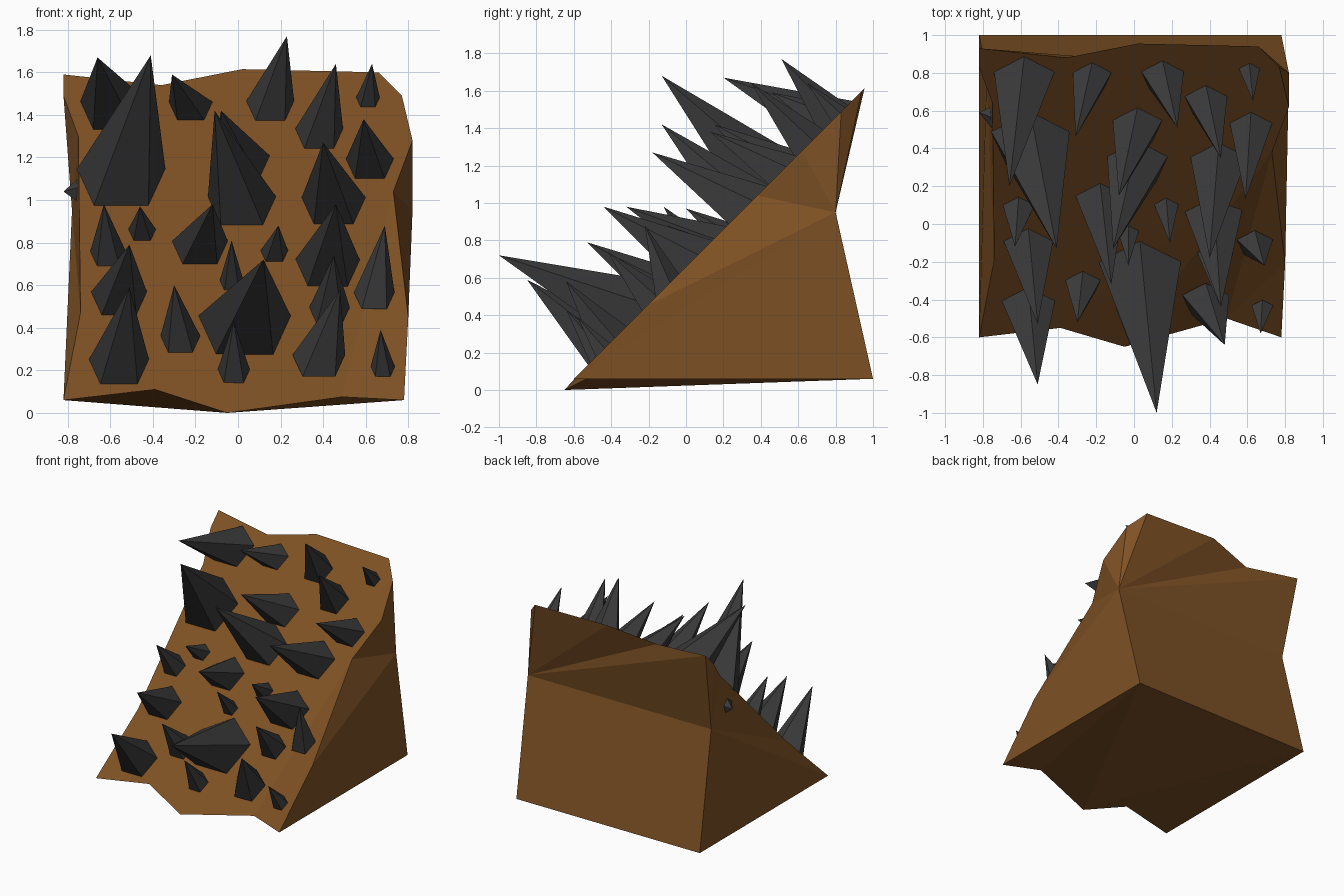
import bpy
import bmesh
import math
from mathutils import Vector

cube = bpy.data.objects.get("Cube")
if cube:
    bpy.data.objects.remove(cube, do_unlink=True)


def make_material(name, colour):
    material = bpy.data.materials.new(name)
    material.use_nodes = True
    material.diffuse_color = (*colour, 1)
    shader = material.node_tree.nodes["Principled BSDF"]
    shader.inputs["Base Color"].default_value = (*colour, 1)
    shader.inputs["Roughness"].default_value = 0.9
    return material


def make_object(name, bm, material):
    bmesh.ops.recalc_face_normals(bm, faces=bm.faces)
    mesh = bpy.data.meshes.new(name)
    bm.to_mesh(mesh)
    bm.free()
    mesh.materials.append(material)
    obj = bpy.data.objects.new(name, mesh)
    bpy.context.scene.collection.objects.link(obj)
    return obj


earth = make_material("earth brown", (0.21, 0.083, 0.018))
stone = make_material("dark stone", (0.045, 0.045, 0.045))

SLOPE_OFFSET = 0.66  # the slope rises at 45 degrees: z = y + offset


def on_slope(x, z):
    return Vector((x, z - SLOPE_OFFSET, z))


# Wedge of earth: ragged slope outline joined to a creased back
def build_wedge():
    bm = bmesh.new()

    def points(pairs):
        return [bm.verts.new(on_slope(x, z)) for x, z in pairs]

    front_edge = points([(-0.82, 0.06), (-0.39, 0.11), (-0.05, 0.01),
                         (0.49, 0.16), (0.78, 0.06)])
    front_edge[2].co.z = 0
    front_edge[3].co.z = 0.075
    right_edge = points([(0.80, 0.45), (0.73, 1.04), (0.82, 1.28)])
    right_corner = points([(0.77, 1.49)])
    top_edge = points([(0.66, 1.60), (0.02, 1.615), (-0.36, 1.54), (-0.82, 1.59)])
    left_edge = points([(-0.82, 1.49), (-0.75, 1.30), (-0.74, 0.47)])

    crease_left, crease_right = [bm.verts.new((x, 0.80, 0.95)) for x in (-0.78, 0.82)]
    foot_left, foot_right = [bm.verts.new((x, 1.0, 0.06)) for x in (-0.82, 0.78)]

    def fan(centre, rim):
        for a, b in zip(rim, rim[1:]):
            bm.faces.new((centre, a, b))

    # slope
    bm.faces.new(front_edge + right_edge + right_corner + top_edge + left_edge)
    # sides
    fan(crease_right, [foot_right, front_edge[-1]] + right_edge + right_corner + top_edge[:1])
    fan(crease_left, top_edge[-1:] + left_edge + [front_edge[0], foot_left])
    # back
    bm.faces.new((crease_left, crease_right, foot_right, foot_left))
    fan(crease_right, top_edge + [crease_left])
    # underside
    fan(foot_left, front_edge[:3] + [foot_right])
    fan(foot_right, front_edge[2:])

    bmesh.ops.triangulate(bm, faces=[f for f in bm.faces if len(f.verts) > 4])
    return make_object("earth_wedge", bm, earth)


# Five-sided spike whose base lies just under a tilted plane
def build_spike(name, centre, radius, tip, across, up):
    bm = bmesh.new()
    inward = across.cross(up) * -0.008
    base = []
    for i in range(5):
        angle = math.pi / 2 + i * math.tau / 5
        offset = across * math.cos(angle) + up * math.sin(angle)
        base.append(bm.verts.new(centre + inward + offset * radius))
    apex = bm.verts.new(tip)
    bm.faces.new(base)
    for a, b in zip(base, base[1:] + base[:1]):
        bm.faces.new((a, b, apex))
    return make_object(name, bm, stone)


# Each spike: base x, base height, base radius, then the tip
upper_spikes = [
    (-0.58, 1.43, 0.17, -0.66, 0.20, 1.67),
    (-0.55, 1.10, 0.22, -0.41, -0.13, 1.68),
    (0.15, 1.44, 0.12, 0.23, 0.51, 1.77),
    (-0.22, 1.44, 0.11, -0.31, 0.46, 1.59),
    (0.38, 1.31, 0.12, 0.46, 0.35, 1.64),
    (0.61, 1.47, 0.06, 0.63, 0.65, 1.64),
    (0.62, 1.17, 0.12, 0.59, 0.13, 1.38),
    (0.02, 1.18, 0.14, -0.08, 0.15, 1.42),
]
middle_spikes = [
    (0.02, 0.98, 0.17, -0.11, -0.13, 1.42),
    (0.45, 0.98, 0.16, 0.40, -0.18, 1.27),
    (0.42, 0.69, 0.16, 0.46, -0.44, 0.98),
    (0.64, 0.55, 0.10, 0.69, -0.22, 0.88),
    (-0.61, 0.74, 0.09, -0.63, -0.12, 0.98),
    (-0.45, 0.85, 0.07, -0.46, 0, 0.97),
    (-0.18, 0.78, 0.14, -0.12, -0.32, 0.98),
    (-0.03, 0.61, 0.06, -0.03, -0.22, 0.81),
    (0.17, 0.75, 0.07, 0.19, -0.10, 0.88),
]
lower_spikes = [
    (0.43, 0.48, 0.10, 0.45, -0.42, 0.74),
    (0.38, 0.25, 0.13, 0.48, -0.64, 0.58),
    (0.68, 0.21, 0.06, 0.67, -0.58, 0.39),
    (0.03, 0.41, 0.23, 0.12, -1.0, 0.72),
    (-0.02, 0.19, 0.08, -0.02, -0.64, 0.43),
    (-0.27, 0.34, 0.10, -0.30, -0.52, 0.60),
    (-0.56, 0.22, 0.15, -0.51, -0.85, 0.59),
    (-0.56, 0.54, 0.14, -0.51, -0.53, 0.79),
]

build_wedge()

across = Vector((1, 0, 0))
slope_up = Vector((0, 1, 1)).normalized()
for group, spikes in (("upper", upper_spikes), ("middle", middle_spikes), ("lower", lower_spikes)):
    for x, z, radius, *tip in spikes:
        build_spike(group + "_spike", on_slope(x, z), radius, Vector(tip), across, slope_up)

# Small spike poking out of the left-hand wall
build_spike("side_spike", Vector((-0.75, 0.56, 1.04)), 0.07, Vector((-0.82, 0.59, 1.04)),
            Vector((0, -1, 0)), Vector((0, 0, 1)))
